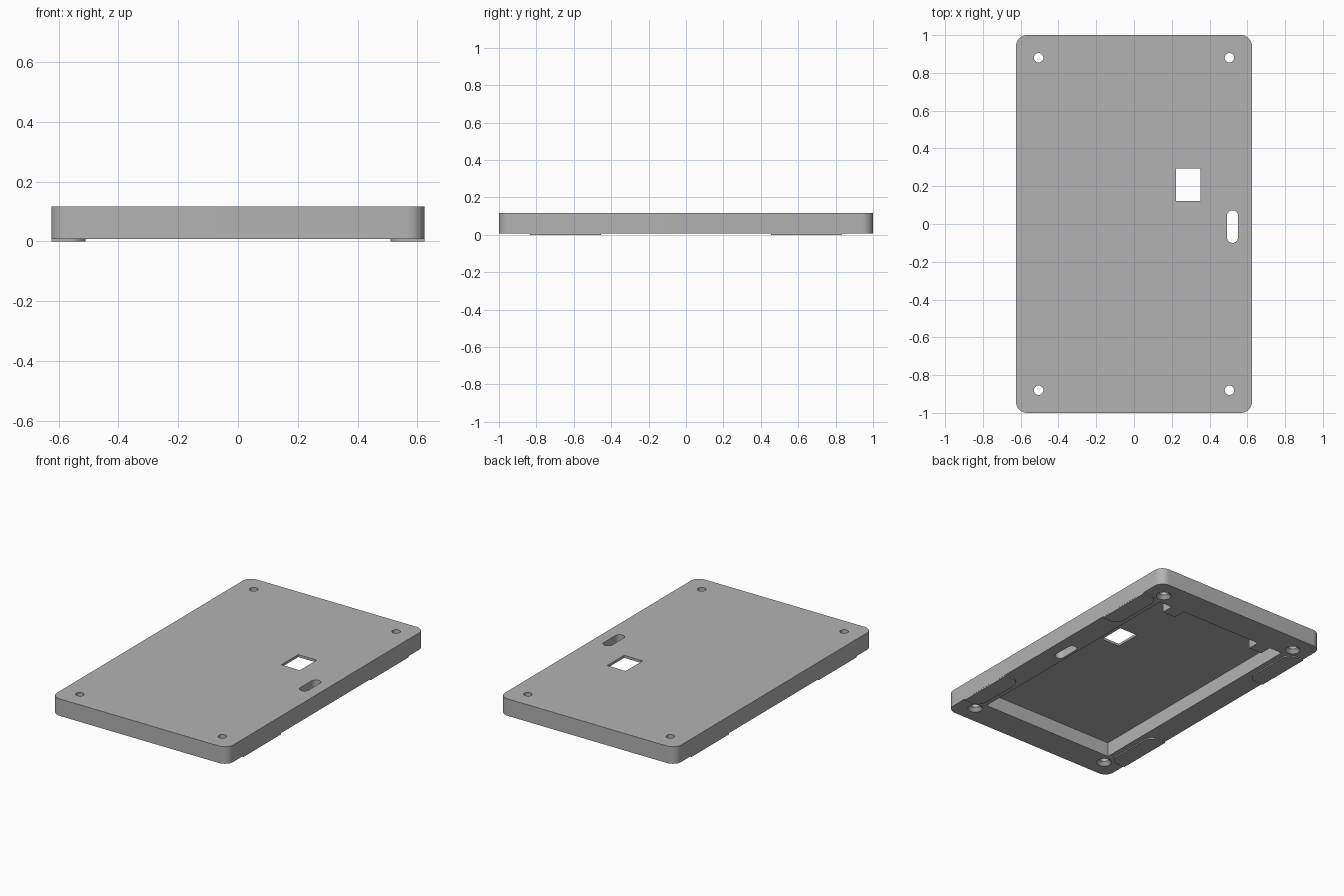
import bpy, bmesh
from math import cos, sin, pi

if "Cube" in bpy.data.objects:
    bpy.data.objects.remove(bpy.data.objects["Cube"])

grey = bpy.data.materials.new("mid grey")
grey.use_nodes = True
grey.diffuse_color = (0.45, 0.45, 0.45, 1)
grey.node_tree.nodes["Principled BSDF"].inputs["Base Color"].default_value = grey.diffuse_color

HALF_W, HALF_L, TOP = 0.625, 1.0, 0.117
UNDER = 0.008        # underside of the shell, above the foot pads
CEILING = 0.101      # inner face of the thin top plate


def prism(name, outline, z0, z1):
    """Extrude a counter-clockwise outline from z0 to z1."""
    bm = bmesh.new()
    low = [bm.verts.new((x, y, z0)) for x, y in outline]
    high = [bm.verts.new((x, y, z1)) for x, y in outline]
    bm.faces.new(low[::-1])
    bm.faces.new(high)
    n = len(outline)
    for i in range(n):
        j = (i + 1) % n
        bm.faces.new((low[i], low[j], high[j], high[i]))
    return finish(name, bm)


def cone(name, x, y, r0, r1, z0, z1):
    bm = bmesh.new()
    bmesh.ops.create_cone(bm, cap_ends=True, segments=32, radius1=r0, radius2=r1, depth=z1 - z0)
    bmesh.ops.translate(bm, verts=bm.verts, vec=(x, y, (z0 + z1) / 2))
    return finish(name, bm)


def finish(name, bm):
    bmesh.ops.recalc_face_normals(bm, faces=bm.faces)
    mesh = bpy.data.meshes.new(name)
    bm.to_mesh(mesh)
    bm.free()
    mesh.materials.append(grey)
    obj = bpy.data.objects.new(name, mesh)
    bpy.context.collection.objects.link(obj)
    return obj


def rounded(x0, x1, y0, y1, radii, steps=10):
    """Rectangle with a radius per corner: right-back, left-back, left-front, right-front."""
    pts = []
    corners = ((x1, y1, -1, -1), (x0, y1, 1, -1), (x0, y0, 1, 1), (x1, y0, -1, 1))
    for k, (cx, cy, sx, sy) in enumerate(corners):
        r = radii[k]
        if r == 0:
            pts.append((cx, cy))
            continue
        for i in range(steps + 1):
            a = (k + i / steps) * pi / 2
            pts.append((cx + sx * r + r * cos(a), cy + sy * r + r * sin(a)))
    return pts


def select_only(obj):
    bpy.ops.object.select_all(action='DESELECT')
    obj.select_set(True)
    bpy.context.view_layer.objects.active = obj


def cut(target, cutter):
    cutter.hide_render = True
    mod = target.modifiers.new("cut", 'BOOLEAN')
    mod.operation = 'DIFFERENCE'
    mod.solver = 'EXACT'
    mod.object = cutter
    select_only(target)
    bpy.ops.object.modifier_apply(modifier=mod.name)
    bpy.data.objects.remove(cutter)


# Shell: rounded slab
shell = prism("cover_shell", rounded(-HALF_W, HALF_W, -HALF_L, HALF_L, [0.06] * 4), UNDER, TOP)

# Pocket open underneath, leaving two square posts on the back wall
px, py, post_y, post_in, post_out = 0.475, 0.81, 0.73, 0.29, 0.384
half = [(px, -py), (px, py), (post_out, py), (post_out, post_y), (post_in, post_y), (post_in, py)]
cut(shell, prism("pocket_cutter", half + [(-x, y) for x, y in reversed(half)], -0.1, CEILING))

# Square window and long slot
cut(shell, prism("window_cutter", rounded(0.222, 0.353, 0.122, 0.293, [0] * 4), -0.1, 0.3))
cut(shell, prism("slot_cutter", rounded(0.492, 0.551, -0.1, 0.072, [0.029] * 4), -0.1, 0.3))

# Screw holes with countersinks underneath
for sx in (-1, 1):
    for sy in (-1, 1):
        x, y = sx * 0.505, sy * 0.88
        cut(shell, cone("hole_cutter", x, y, 0.025, 0.025, -0.1, 0.3))
        cut(shell, cone("countersink_cutter", x, y, 0.053, 0.024, UNDER - 0.008, UNDER + 0.022))

# Thin foot pads along both long edges, rounded on their inner corners
parts = [shell]
for side, sx in (("right", -1), ("left", 1)):
    for end, sy in (("front", -1), ("back", 1)):
        xs = sorted((sx * 0.51, sx * (HALF_W - 0.0005)))
        ys = sorted((sy * 0.455, sy * 0.835))
        radii = [0, 0.06, 0.06, 0] if sx > 0 else [0.06, 0, 0, 0.06]
        parts.append(prism(f"foot_pad_{end}_{side}", rounded(*xs, *ys, radii), 0, UNDER + 0.002))

for obj in parts:
    select_only(obj)
    bpy.ops.object.shade_smooth_by_angle(angle=pi / 6)
